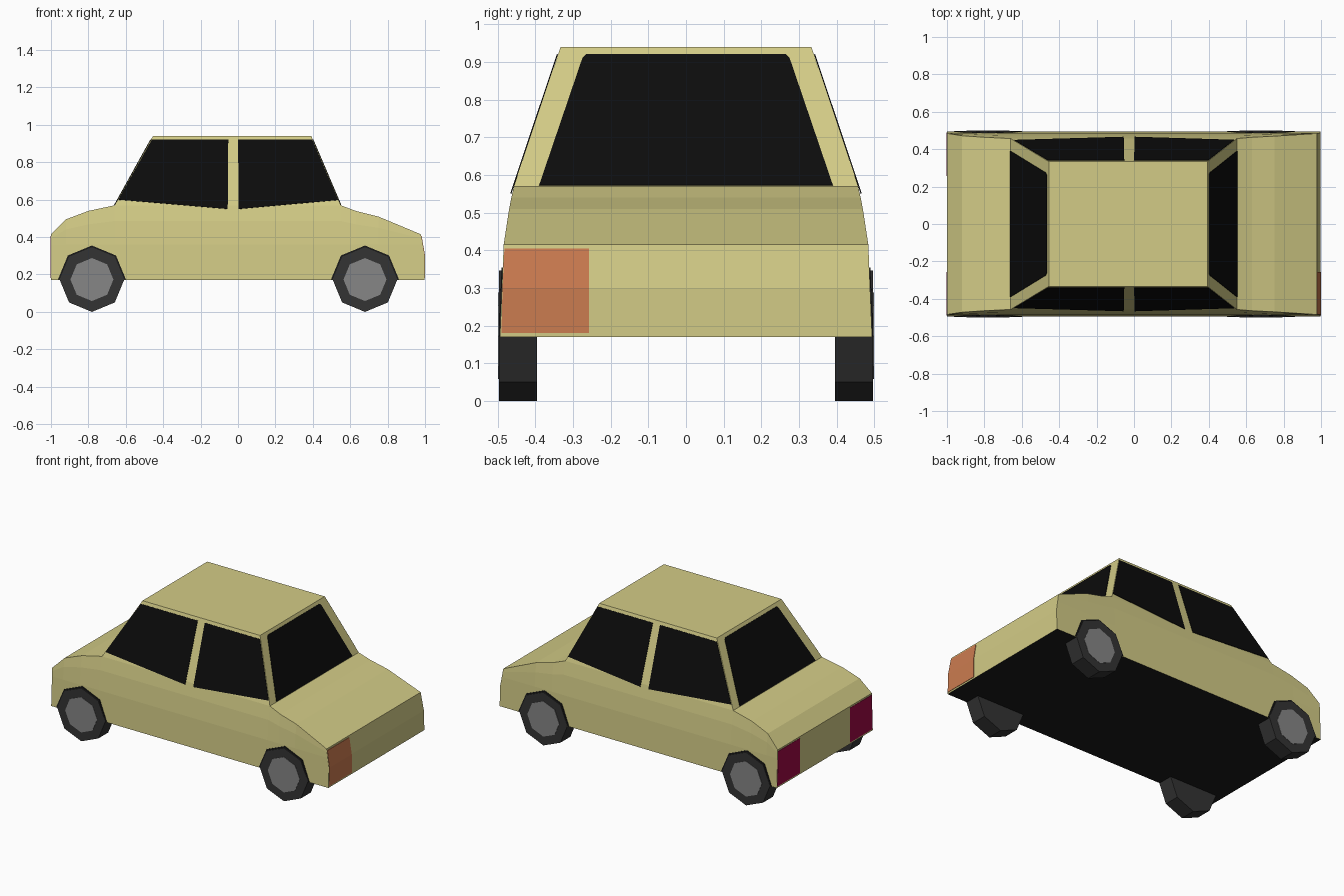
import bpy, bmesh, math
from mathutils import Vector

if "Cube" in bpy.data.objects:
    bpy.data.objects.remove(bpy.data.objects["Cube"])


def material(name, rgb):
    m = bpy.data.materials.new(name)
    m.diffuse_color = (*rgb, 1)
    m.use_nodes = True
    m.node_tree.nodes["Principled BSDF"].inputs["Base Color"].default_value = m.diffuse_color
    return m


PAINT = material("cream yellow paint", (0.65, 0.60, 0.24))
BLACK = material("black underside", (0.010, 0.010, 0.010))
GLASS = material("dark glass", (0.0035, 0.0035, 0.0035))
TYRE = material("tyre grey", (0.033, 0.033, 0.033))
HUB = material("hub grey", (0.24, 0.24, 0.24))
ORANGE = material("orange lamp", (0.60, 0.20, 0.08))
RED = material("dark red lamp", (0.35, 0.003, 0.06))


def add_object(name, bm, *mats):
    bmesh.ops.recalc_face_normals(bm, faces=bm.faces)
    me = bpy.data.meshes.new(name)
    bm.to_mesh(me)
    bm.free()
    ob = bpy.data.objects.new(name, me)
    bpy.context.collection.objects.link(ob)
    for m in mats:
        me.materials.append(m)
    return ob


def prism(name, pts, offset, mat):
    """Closed polygon pushed along an offset vector."""
    bm = bmesh.new()
    f = bm.faces.new([bm.verts.new(p) for p in pts])
    ext = bmesh.ops.extrude_face_region(bm, geom=[f], use_keep_orig=True)
    verts = [g for g in ext["geom"] if isinstance(g, bmesh.types.BMVert)]
    bmesh.ops.translate(bm, verts=verts, vec=Vector(offset))
    return add_object(name, bm, mat)


def half_width(z):
    curve = [(0.17, 0.494), (0.415, 0.484), (0.52, 0.468), (0.57, 0.457)]
    for (z0, w0), (z1, w1) in zip(curve, curve[1:]):
        if z <= z1:
            return w0 + (w1 - w0) * (z - z0) / (z1 - z0)
    return curve[-1][1]


# Lower body: lofted along x, narrowing with height
stations = [(-1, .415), (-.92, .495), (-.8, .54), (-.66, .57), (-.05, .57),
            (.55, .57), (.63, .54), (.75, .51), (.997, .415)]
bm = bmesh.new()
rings = []
for x, top in stations:
    rows = [.17, .30, .36, .36 + .6 * (top - .36), top]
    side = []
    for z in rows:
        lean = .17 * max(0, z - .30) if x > .9 else 0
        side.append((x - lean, half_width(z), z))
    ring = [bm.verts.new((x_, -y, z)) for x_, y, z in side]
    ring += [bm.verts.new(p) for p in reversed(side)]
    rings.append(ring)
n = len(rings[0])
for a, b in zip(rings, rings[1:]):
    for i in range(n):
        j = (i + 1) % n
        f = bm.faces.new((a[i], a[j], b[j], b[i]))
        f.material_index = 1 if i == n - 1 else 0
for ring in (rings[0], rings[-1]):
    for i in range(n // 2 - 1):
        bm.faces.new((ring[i], ring[i + 1], ring[n - 2 - i], ring[n - 1 - i]))
add_object("lower_body", bm, PAINT, BLACK)

# Cabin: tapered block on top of the body
bm = bmesh.new()
low = [bm.verts.new((x, y, .57)) for x, y in
       ((-.66, -.457), (.55, -.457), (.55, .457), (-.66, .457))]
high = [bm.verts.new((x, y, .94)) for x, y in
        ((-.455, -.333), (.392, -.333), (.392, .333), (-.455, .333))]
for i in range(4):
    j = (i + 1) % 4
    bm.faces.new((low[i], low[j], high[j], high[i]))
bm.faces.new(high)
add_object("cabin", bm, PAINT)

# Side windows: thin plates lying on the sloping cabin sides
front_pane = [(-.640, .60), (-.461, .92), (-.052, .92), (-.055, .55)]
rear_pane = [(0, .92), (.397, .92), (.535, .598), (.004, .55)]
for s, side in ((-1, "right"), (1, "left")):
    for label, pane in (("front", front_pane), ("rear", rear_pane)):
        pts = [(x, s * (.457 - .335 * (z - .57)), z) for x, z in pane]
        prism(f"{label}_window_{side}", pts, (0, s * .003, .001), GLASS)

# Windscreen and rear window
for label, x0, x1, s in (("windscreen", -.66, -.455, -1), ("rear_window", .55, .392, 1)):
    pts = []
    for y, z in ((-.39, .572), (.39, .572), (.275, .91), (.265, .92), (-.265, .92), (-.275, .91)):
        pts.append((x0 + (x1 - x0) * (z - .57) / .37, y, z))
    prism(label, pts, (s * .003, 0, .001), GLASS)

# Lamps: two red at one end, a single orange one at the other
for s, side in ((-1, "right"), (1, "left")):
    prism(f"red_lamp_{side}", [(-.998, s * y, z) for y, z in
          ((.257, .18), (.490, .18), (.482, .405), (.257, .405))], (-.004, 0, 0), RED)
outline = [(.18, -.490), (.30, -.487), (.405, -.482)]
for k in range(2):
    (z0, w0), (z1, w1) = outline[k:k + 2]
    lx = [.997 - .17 * max(0, z - .30) for z in (z0, z1)]
    prism(f"orange_lamp_{k + 1}", [(lx[0], w0, z0), (lx[0], -.257, z0),
          (lx[1], -.257, z1), (lx[1], w1, z1)], (.003, 0, 0), ORANGE)


# Wheels: eight-sided tyres with hub plates and dark arches
def octagon(cx, y, r):
    return [(cx + r * math.sin(k * math.pi / 4), y, .173 + r * math.cos(k * math.pi / 4))
            for k in range(8)]


for end, cx in (("front", -.781), ("rear", .679)):
    for s, side in ((-1, "right"), (1, "left")):
        prism(f"{end}_tyre_{side}", octagon(cx, s * .395, .173), (0, s * .102, 0), TYRE)
        prism(f"{end}_hub_{side}", octagon(cx, s * .495, .115), (0, s * .004, 0), HUB)
        arch = [p for p in octagon(cx, s * .487, .182) if p[2] > .17]
        arch.sort(key=lambda p: p[0])
        arch = [(x, s * (half_width(z) - .003), z) for x, y, z in arch]
        prism(f"{end}_arch_{side}", arch, (0, s * .006, 0), BLACK)
